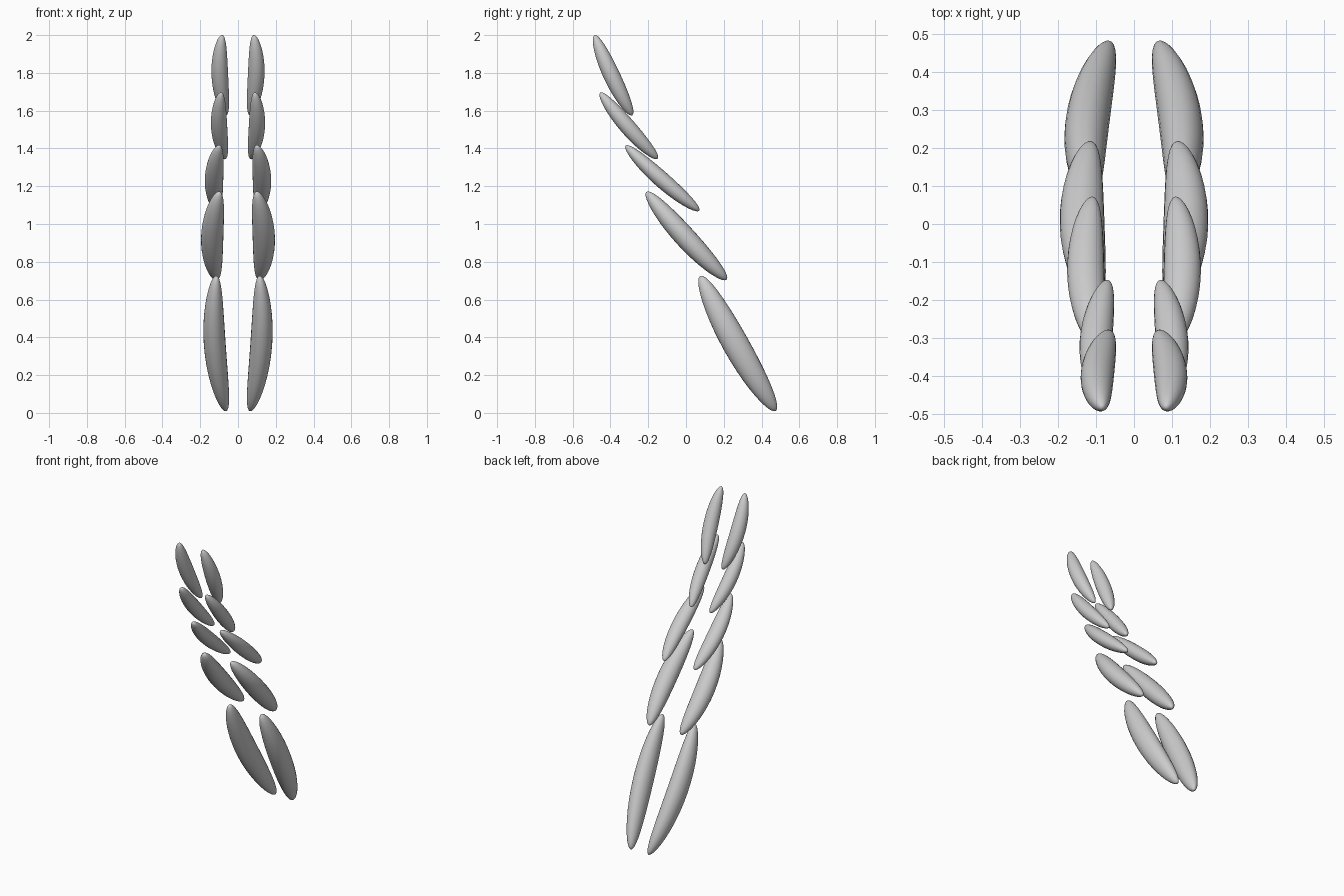
import bpy, bmesh
from mathutils import Vector

if "Cube" in bpy.data.objects:
    bpy.data.objects.remove(bpy.data.objects["Cube"])

grey = bpy.data.materials.new("plain_grey")
grey.use_nodes = True
colour = (0.6, 0.6, 0.6, 1)
grey.diffuse_color = colour
grey.node_tree.nodes["Principled BSDF"].inputs["Base Color"].default_value = colour


def petal(name, top, bottom, rx, rv, bow, sag, side):
    """Bent ellipsoid between two tips; bow bends it outward, sag bends it down and forward."""
    top, bottom = Vector(top), Vector(bottom)
    axis = top - bottom
    normal = Vector((0, axis.z, -axis.y)).normalized()
    bm = bmesh.new()
    bmesh.ops.create_uvsphere(bm, u_segments=24, v_segments=20, radius=1)
    for v in bm.verts:
        u, w, a = v.co
        bend = 1 - a * a
        p = bottom.lerp(top, (a + 1) / 2) + normal * (w * rv - sag * bend)
        p.x += u * rx + bow * bend
        v.co = (p.x * side, p.y, p.z)
    if side < 0:
        bmesh.ops.reverse_faces(bm, faces=bm.faces[:])
    mesh = bpy.data.meshes.new(name)
    bm.to_mesh(mesh)
    bm.free()
    mesh.shade_smooth()
    mesh.materials.append(grey)
    obj = bpy.data.objects.new(name, mesh)
    bpy.context.collection.objects.link(obj)


# Tips, half width, half depth, outward bow and sag of each pair, from the top down
pairs = [
    ("top", (0.085, -0.485, 2.0), (0.065, -0.285, 1.575), 0.044, 0.044, 0.021, 0.008),
    ("upper", (0.09, -0.455, 1.695), (0.07, -0.15, 1.345), 0.043, 0.042, 0.02, 0.008),
    ("middle", (0.10, -0.32, 1.415), (0.11, 0.07, 1.07), 0.049, 0.043, 0.022, 0.008),
    ("lower", (0.10, -0.21, 1.17), (0.115, 0.215, 0.705), 0.059, 0.056, 0.029, 0.01),
    ("bottom", (0.115, 0.075, 0.725), (0.065, 0.475, 0.01), 0.058, 0.07, 0.033, 0.012),
]
for label, *shape in pairs:
    petal(label + "_petal_left", *shape, 1)
    petal(label + "_petal_right", *shape, -1)
